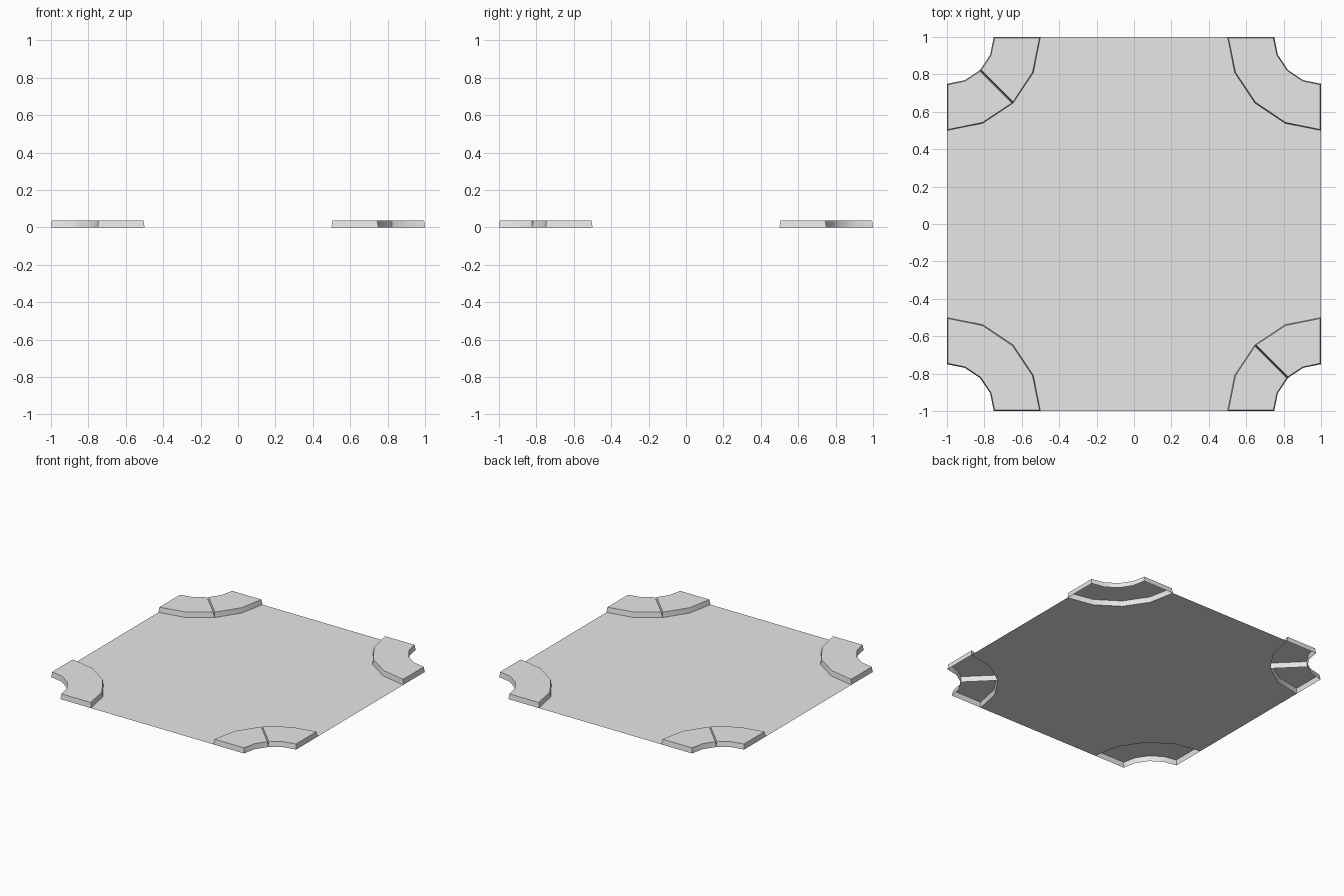
import bpy
import bmesh
from math import cos, sin, radians
from mathutils import Vector

cube = bpy.data.objects.get("Cube")
if cube:
    bpy.data.objects.remove(cube, do_unlink=True)

INNER, OUTER = 0.25, 0.5      # kerb arc radii around each corner
HEIGHT, SLOPE = 0.038, 0.005  # kerb height and inward lean of its walls
STEP = 22.5

grey = bpy.data.materials.new("pale_grey")
grey.use_nodes = True
colour = (0.8, 0.8, 0.8, 1)
grey.diffuse_color = colour
grey.node_tree.nodes["Principled BSDF"].inputs["Base Color"].default_value = colour


def polar(radius, degrees):
    return Vector((cos(radians(degrees)), sin(radians(degrees)), 0)) * radius


def finish(name, bm):
    mesh = bpy.data.meshes.new(name)
    bm.to_mesh(mesh)
    bm.free()
    mesh.materials.append(grey)
    obj = bpy.data.objects.new(name, mesh)
    bpy.context.collection.objects.link(obj)
    bpy.ops.object.select_all(action='DESELECT')
    obj.select_set(True)
    bpy.context.view_layer.objects.active = obj
    bpy.ops.object.shade_smooth_by_angle(angle=radians(30))
    return obj


def kerb_outline(start, end, inset):
    """Closed ring sector: outer arc forward, inner arc back."""
    angles = [start + STEP * i for i in range(int((end - start) / STEP) + 1)]

    def arc(radius):
        points = [polar(radius, a) for a in angles]
        points[0] += polar(inset, start + 90)
        points[-1] += polar(inset, end - 90)
        return points
    return arc(OUTER - inset) + arc(INNER + inset)[::-1]


def kerb(name, corner, start, end):
    """Raised shell with leaning walls and an open underside."""
    bm = bmesh.new()
    low = [bm.verts.new(corner + p) for p in kerb_outline(start, end, 0)]
    lift = Vector((0, 0, HEIGHT))
    high = [bm.verts.new(corner + p + lift) for p in kerb_outline(start, end, SLOPE)]
    bm.faces.new(high)
    for i in range(len(low)):
        j = (i + 1) % len(low)
        bm.faces.new((low[i], low[j], high[j], high[i]))
    finish(name, bm)


# Corners in counter-clockwise order, with the angle where each arc begins
corners = [
    ("back_left", Vector((1, 1, 0)), 180, False),
    ("back_right", Vector((-1, 1, 0)), 270, True),
    ("front_right", Vector((-1, -1, 0)), 0, False),
    ("front_left", Vector((1, -1, 0)), 90, True),
]

# Road sheet with a rounded bite at each corner
road = bmesh.new()
outline = []
for name, corner, start, split in corners:
    outline += [corner + polar(OUTER, start + 90 - STEP * i) for i in range(5)]
road.faces.new([road.verts.new(p) for p in outline])
finish("road_surface", road)

# Kerbs: two whole, two split in half by a groove
for name, corner, start, split in corners:
    if split:
        kerb("kerb_" + name + "_first_half", corner, start, start + 45)
        kerb("kerb_" + name + "_second_half", corner, start + 45, start + 90)
    else:
        kerb("kerb_" + name, corner, start, start + 90)
